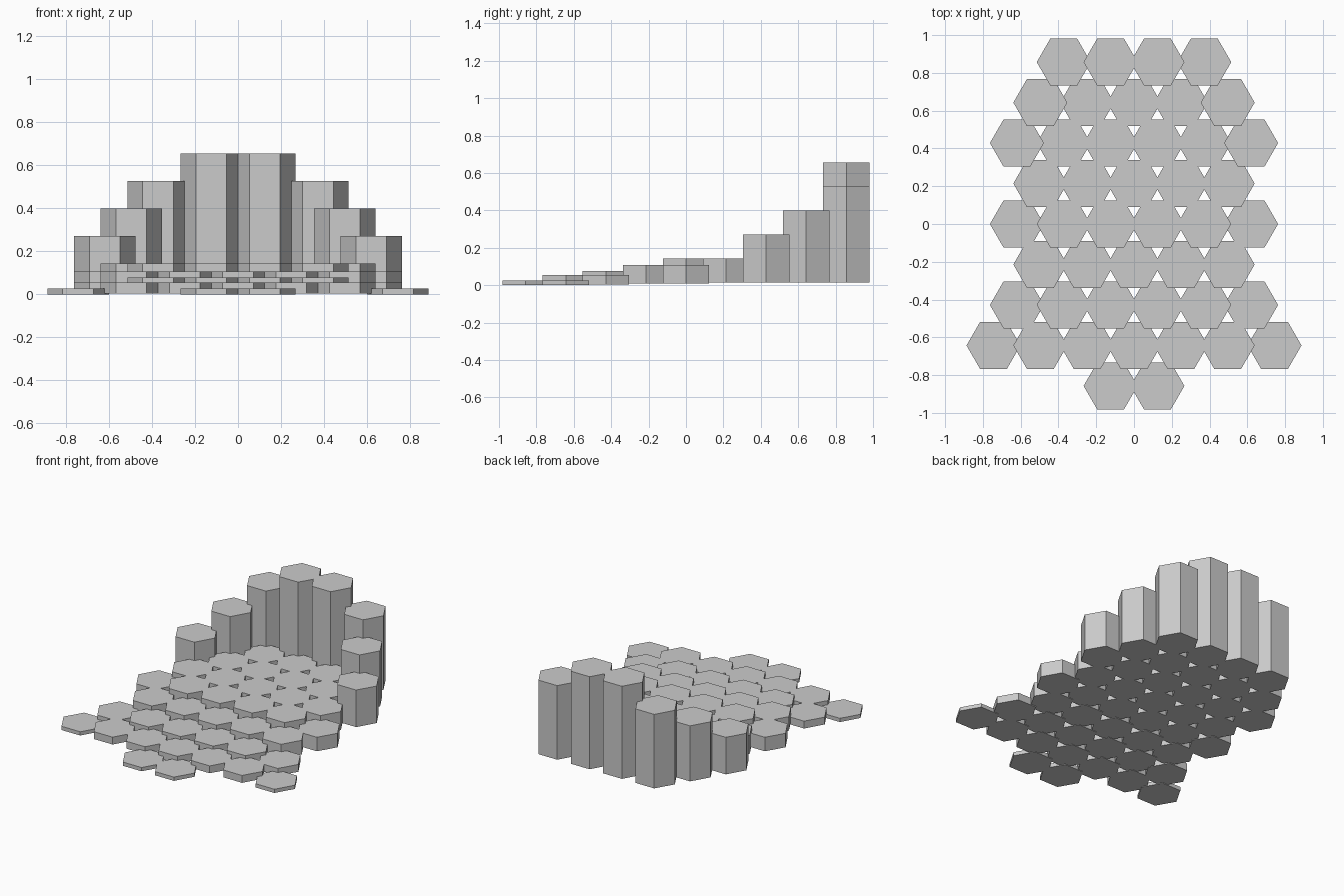
import bpy, bmesh, math
from mathutils import Matrix

if "Cube" in bpy.data.objects:
    bpy.data.objects.remove(bpy.data.objects["Cube"])

R = 0.1428        # hexagon corner radius
PX = 0.248        # spacing along a row
PY = 0.2143       # spacing between rows
LAYER = 0.1282    # thickness of one stacked block
BASE = 0.014      # underside of the full-height blocks


def add_hex(bm, x, y, z0, z1):
    m = Matrix.Translation((x, y, (z0 + z1) / 2)) @ Matrix.Rotation(math.radians(30), 4, 'Z')
    bmesh.ops.create_cone(bm, cap_ends=True, segments=6, radius1=R, radius2=R,
                          depth=z1 - z0, matrix=m)


def hex_group(name, cells, z0, z1, layers=1):
    """cells: (x in pitches, row counted towards the back); mirrored in x."""
    bm = bmesh.new()
    step = (z1 - z0) / layers
    for i, row in cells:
        for x in sorted({i * PX, -i * PX}):
            for k in range(layers):
                add_hex(bm, x, row * PY, z0 + k * step, z0 + (k + 1) * step)
    me = bpy.data.meshes.new(name)
    bm.to_mesh(me)
    bm.free()
    ob = bpy.data.objects.new(name, me)
    bpy.context.collection.objects.link(ob)


# Curved back wall: columns rising towards the centre
walls = [(2.5, 2, 2), (2, 3, 3), (1.5, 4, 4), (0.5, 4, 5)]
for i, row, n in walls:
    hex_group(f"wall_columns_{n}", [(i, row)], BASE, BASE + n * LAYER, n)

# Level floor inside the wall
floor = [(0, 3), (1, 3), (0.5, 2), (1.5, 2), (0, 1), (1, 1), (2, 1), (0.5, 0), (1.5, 0)]
hex_group("floor", floor, BASE, BASE + LAYER)

# Front steps descending to the ground
hex_group("step_upper", [(2.5, 0), (0, -1), (1, -1), (2, -1)], 0.010, 0.107)
hex_group("step_middle", [(0.5, -2), (1.5, -2)], 0.007, 0.077)
hex_group("step_lower", [(2.5, -2), (0, -3), (1, -3), (2, -3)], 0.004, 0.055)
hex_group("step_ground", [(3, -3), (0.5, -4)], 0.0, 0.026)
